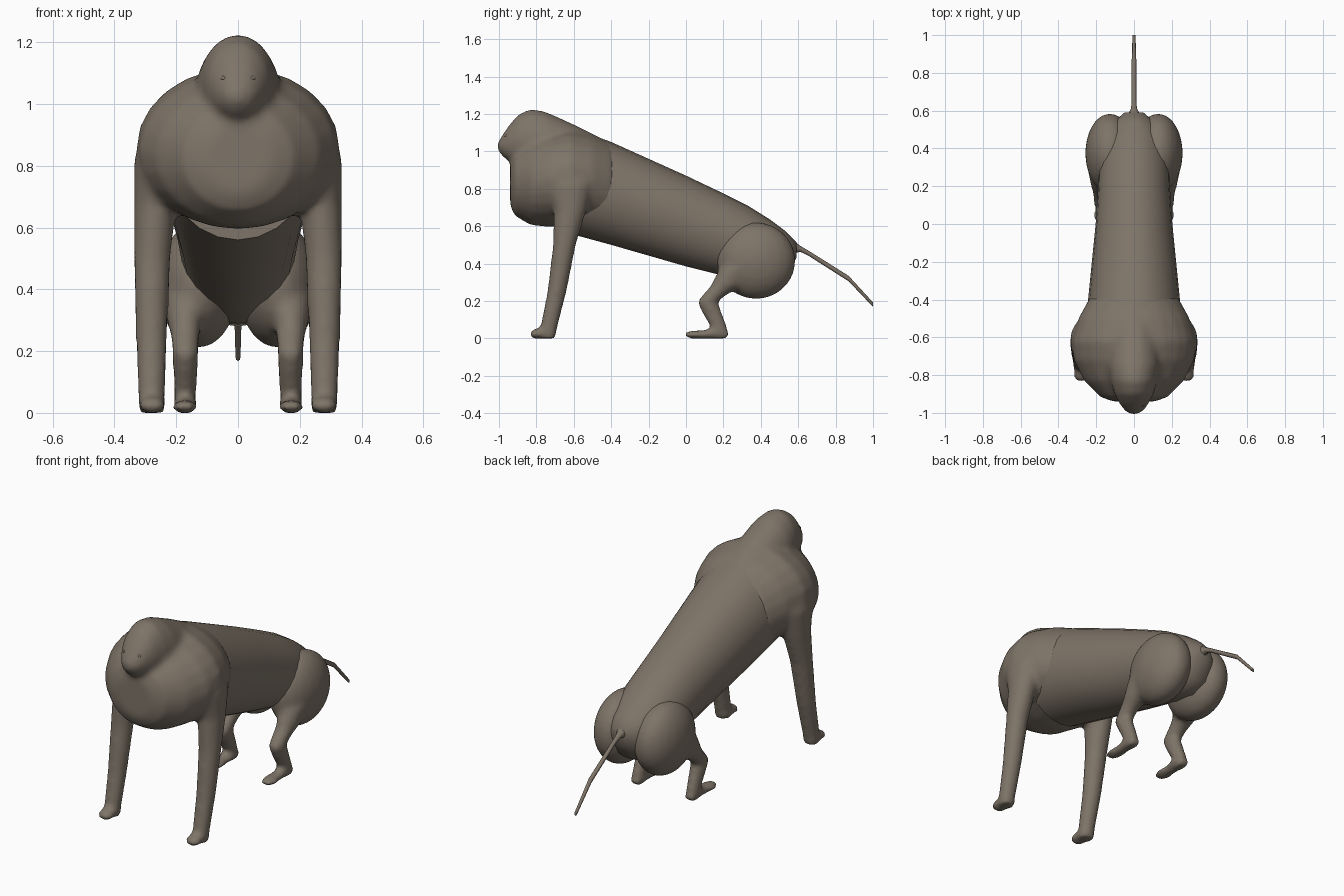
import bpy, bmesh, math
from mathutils import Matrix

fur = bpy.data.materials.new("brown_grey_fur")
fur.diffuse_color = (0.21, 0.175, 0.138, 1)


def skin(bm, rings):
    """Join rings of verts into a closed tube."""
    n = len(rings[0])
    for a, b in zip(rings, rings[1:]):
        for i in range(n):
            j = (i + 1) % n
            bm.faces.new((a[i], a[j], b[j], b[i]))
    bm.faces.new(rings[0])
    bm.faces.new(rings[-1][::-1])


def loft_y(bm, sections, x=0, sides=20):
    """Upright oval sections: (y, bottom, top, half width)."""
    rings = []
    for y, lo, hi, rx in sections:
        ring = []
        for i in range(sides):
            a = math.tau * i / sides
            ring.append(bm.verts.new((x + rx * math.cos(a), y,
                                      (lo + hi) / 2 + (hi - lo) / 2 * math.sin(a))))
        rings.append(ring)
    skin(bm, rings)


def loft_z(bm, sections, side, sides=14):
    """Level oval sections: (x, y, z, half width, half depth)."""
    rings = []
    for x, y, z, rx, ry in sections:
        ring = []
        for i in range(sides):
            a = math.tau * i / sides
            ring.append(bm.verts.new((side * x + rx * math.cos(a), y + ry * math.sin(a), z)))
        rings.append(ring)
    skin(bm, rings)


def ball(bm, centre, radii):
    m = Matrix.Translation(centre) @ Matrix.Diagonal((*radii, 1))
    bmesh.ops.create_uvsphere(bm, u_segments=20, v_segments=14, radius=1, matrix=m)


def finish(name, bm, blend=False):
    bmesh.ops.recalc_face_normals(bm, faces=bm.faces[:])
    mesh = bpy.data.meshes.new(name)
    bm.to_mesh(mesh)
    bm.free()
    ob = bpy.data.objects.new(name, mesh)
    bpy.context.collection.objects.link(ob)
    mesh.materials.append(fur)
    bpy.ops.object.select_all(action='DESELECT')
    ob.select_set(True)
    bpy.context.view_layer.objects.active = ob
    if blend:  # fuse overlapping volumes into one soft skin
        rm = ob.modifiers.new("fuse", 'REMESH')
        rm.mode = 'VOXEL'
        rm.voxel_size = 0.015
        sm = ob.modifiers.new("soften", 'SMOOTH')
        sm.factor = 0.5
        sm.iterations = 8
        bpy.ops.object.convert(target='MESH')
    bpy.ops.object.shade_smooth_by_angle(angle=math.radians(50))
    return ob


# Sloping barrel of the body
bm = bmesh.new()
loft_y(bm, [(-0.62, 0.56, 1.13, 0.25), (-0.4, 0.50, 1.05, 0.243),
            (0.0, 0.385, 0.87, 0.203), (0.2, 0.335, 0.775, 0.19),
            (0.33, 0.29, 0.71, 0.185), (0.45, 0.28, 0.635, 0.165),
            (0.53, 0.32, 0.575, 0.12), (0.59, 0.43, 0.515, 0.05)], sides=24)
finish("torso", bm)

# Chest, shoulders, head and long front legs
bm = bmesh.new()
loft_y(bm, [(-0.94, 0.71, 0.94, 0.11), (-0.915, 0.655, 1.0, 0.18),
            (-0.83, 0.605, 1.06, 0.265), (-0.72, 0.595, 1.10, 0.32),
            (-0.62, 0.6, 1.12, 0.33), (-0.5, 0.60, 1.09, 0.295),
            (-0.39, 0.58, 1.04, 0.235)], sides=24)
loft_y(bm, [(-1.005, 1.005, 1.05, 0.03), (-0.98, 0.97, 1.09, 0.057),
            (-0.95, 0.95, 1.135, 0.078), (-0.9, 0.92, 1.195, 0.104),
            (-0.83, 0.88, 1.228, 0.125), (-0.75, 0.85, 1.212, 0.14),
            (-0.6, 0.8, 1.145, 0.14), (-0.45, 0.8, 1.07, 0.12)])
for s in (-1, 1):
    loft_z(bm, [(0.25, -0.62, 0.90, 0.06, 0.09), (0.268, -0.62, 0.82, 0.069, 0.12),
                (0.268, -0.62, 0.68, 0.070, 0.088), (0.278, -0.65, 0.5, 0.060, 0.062),
                (0.28, -0.69, 0.25, 0.052, 0.052), (0.28, -0.735, 0.05, 0.045, 0.046),
                (0.28, -0.74, 0.0, 0.042, 0.044)], s)
    loft_y(bm, [(-0.835, 0.002, 0.036, 0.03), (-0.81, -0.002, 0.052, 0.044),
                (-0.74, -0.002, 0.06, 0.044), (-0.70, 0.0, 0.05, 0.038)], s * 0.278, 12)
finish("forequarters", bm, True)

# Haunches and bent back legs
bm = bmesh.new()
for s in (-1, 1):
    ball(bm, (s * 0.128, 0.375, 0.415), (0.131, 0.212, 0.205))
    loft_z(bm, [(0.165, 0.29, 0.38, 0.08, 0.11), (0.172, 0.215, 0.28, 0.055, 0.085),
                (0.17, 0.155, 0.235, 0.046, 0.066), (0.17, 0.115, 0.195, 0.043, 0.056),
                (0.17, 0.138, 0.14, 0.041, 0.053), (0.172, 0.18, 0.05, 0.036, 0.045),
                (0.172, 0.185, 0.0, 0.035, 0.038)], s)
    loft_y(bm, [(-0.006, 0.006, 0.034, 0.028), (0.03, -0.002, 0.042, 0.042),
                (0.1, -0.002, 0.046, 0.040), (0.19, -0.002, 0.06, 0.038),
                (0.225, 0.002, 0.042, 0.03)], s * 0.172, 12)
finish("hindquarters", bm, True)

# Thin drooping tail
bm = bmesh.new()
loft_y(bm, [(0.56, 0.45, 0.535, 0.045), (0.61, 0.463, 0.495, 0.016),
            (0.65, 0.445, 0.472, 0.012), (0.87, 0.305, 0.334, 0.012),
            (1.0, 0.168, 0.192, 0.008)], sides=8)
finish("tail", bm)

# Small eyes
bm = bmesh.new()
for s in (-1, 1):
    ball(bm, (s * 0.046, -0.958, 1.083), (0.011, 0.012, 0.008))
finish("eyes", bm)
